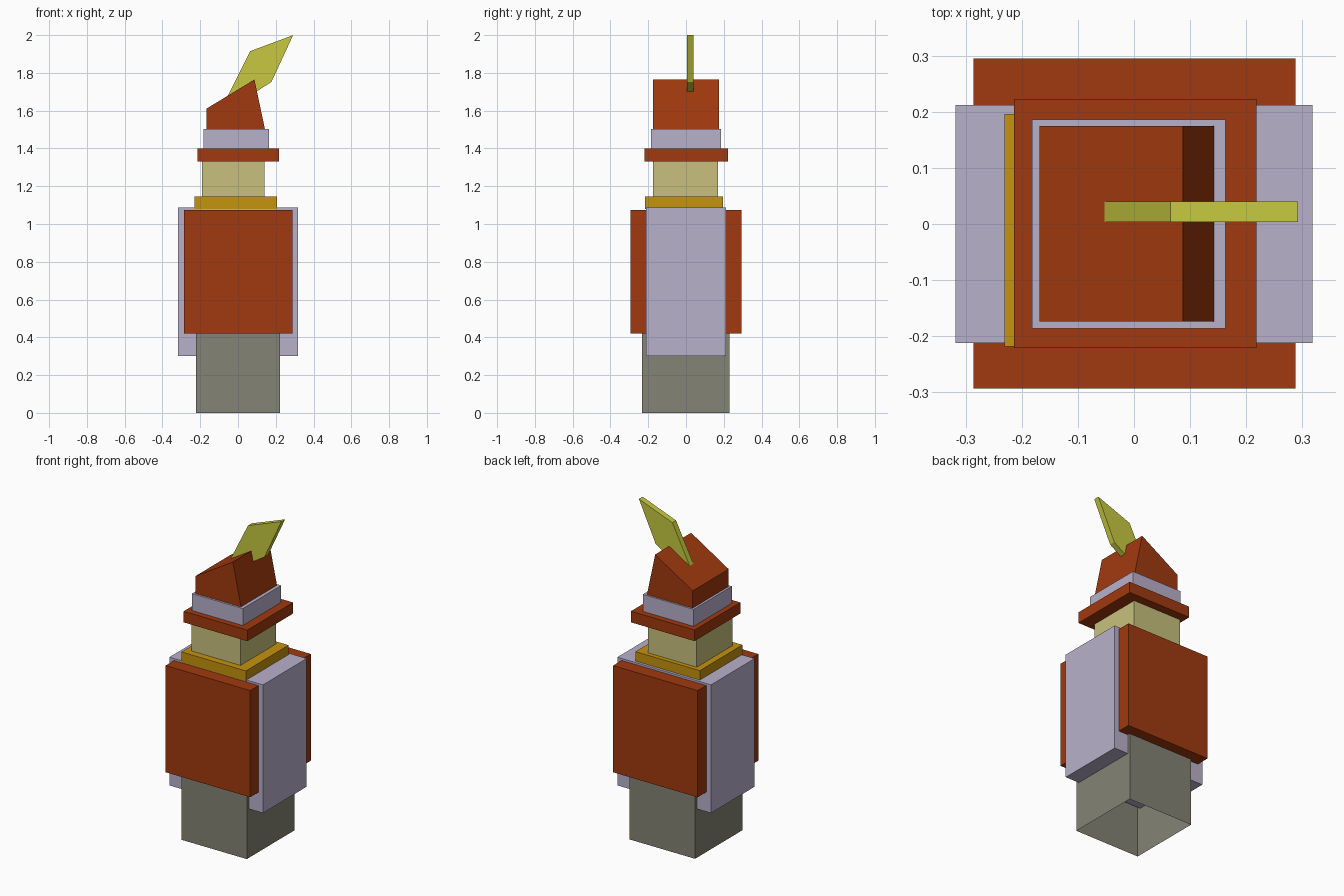
import bpy, bmesh

if "Cube" in bpy.data.objects:
    bpy.data.objects.remove(bpy.data.objects["Cube"])


def material(name, rgb):
    # sRGB 0-255 to linear
    lin = [((c / 255 + 0.055) / 1.055) ** 2.4 if c > 10 else c / 255 / 12.92 for c in rgb]
    m = bpy.data.materials.new(name)
    m.diffuse_color = (*lin, 1.0)
    m.use_nodes = True
    m.node_tree.nodes["Principled BSDF"].inputs["Base Color"].default_value = m.diffuse_color
    return m


RUST = material("rust_red", (161, 57, 14))
LILAC = material("pale_lilac", (185, 177, 203))
GREY = material("warm_grey", (131, 131, 117))
GOLD = material("gold", (198, 147, 14))
KHAKI = material("khaki", (200, 192, 125))
LIME = material("lime_yellow", (199, 201, 64))


def prism(name, profile, y0, y1, mat, open_bottom=False):
    """Extrude an (x, z) profile from y0 to y1."""
    bm = bmesh.new()
    face = bm.faces.new([bm.verts.new((x, y0, z)) for x, z in profile])
    ext = bmesh.ops.extrude_face_region(bm, geom=[face])
    verts = [g for g in ext["geom"] if isinstance(g, bmesh.types.BMVert)]
    bmesh.ops.translate(bm, verts=verts, vec=(0, y1 - y0, 0))
    bmesh.ops.recalc_face_normals(bm, faces=bm.faces[:])
    if open_bottom:
        low = [f for f in bm.faces if f.normal.z < -0.9]
        bmesh.ops.delete(bm, geom=low, context='FACES_ONLY')
    mesh = bpy.data.meshes.new(name)
    bm.to_mesh(mesh)
    bm.free()
    mesh.materials.append(mat)
    obj = bpy.data.objects.new(name, mesh)
    bpy.context.collection.objects.link(obj)
    return obj


def box(name, x0, x1, y0, y1, z0, z1, mat, open_bottom=False):
    return prism(name, [(x0, z0), (x1, z0), (x1, z1), (x0, z1)], y0, y1, mat, open_bottom)


# Hollow base skirt, open underneath
box("base", -0.222, 0.223, -0.233, 0.229, 0.0, 0.46, GREY, True)
# Crossed body blocks
box("body_front_back", -0.286, 0.288, -0.293, 0.295, 0.42, 1.075, RUST)
box("body_sides", -0.318, 0.318, -0.212, 0.212, 0.30, 1.087, LILAC)
# Collar, neck and head tiers
box("collar", -0.231, 0.206, -0.218, 0.196, 1.08, 1.145, GOLD)
box("neck", -0.191, 0.14, -0.176, 0.169, 1.14, 1.335, KHAKI)
box("brim", -0.214, 0.218, -0.221, 0.223, 1.332, 1.40, RUST)
box("hat_band", -0.182, 0.163, -0.186, 0.186, 1.398, 1.504, LILAC)
# Slanted hat top
prism("hat_top", [(-0.168, 1.50), (0.143, 1.50), (0.087, 1.765), (-0.168, 1.61)],
      -0.174, 0.175, RUST)
# Thin feather leaning to the right
prism("feather", [(-0.078, 1.63), (-0.06, 1.60), (0.177, 1.752), (0.292, 2.0), (0.065, 1.915)],
      0.004, 0.04, LIME)
